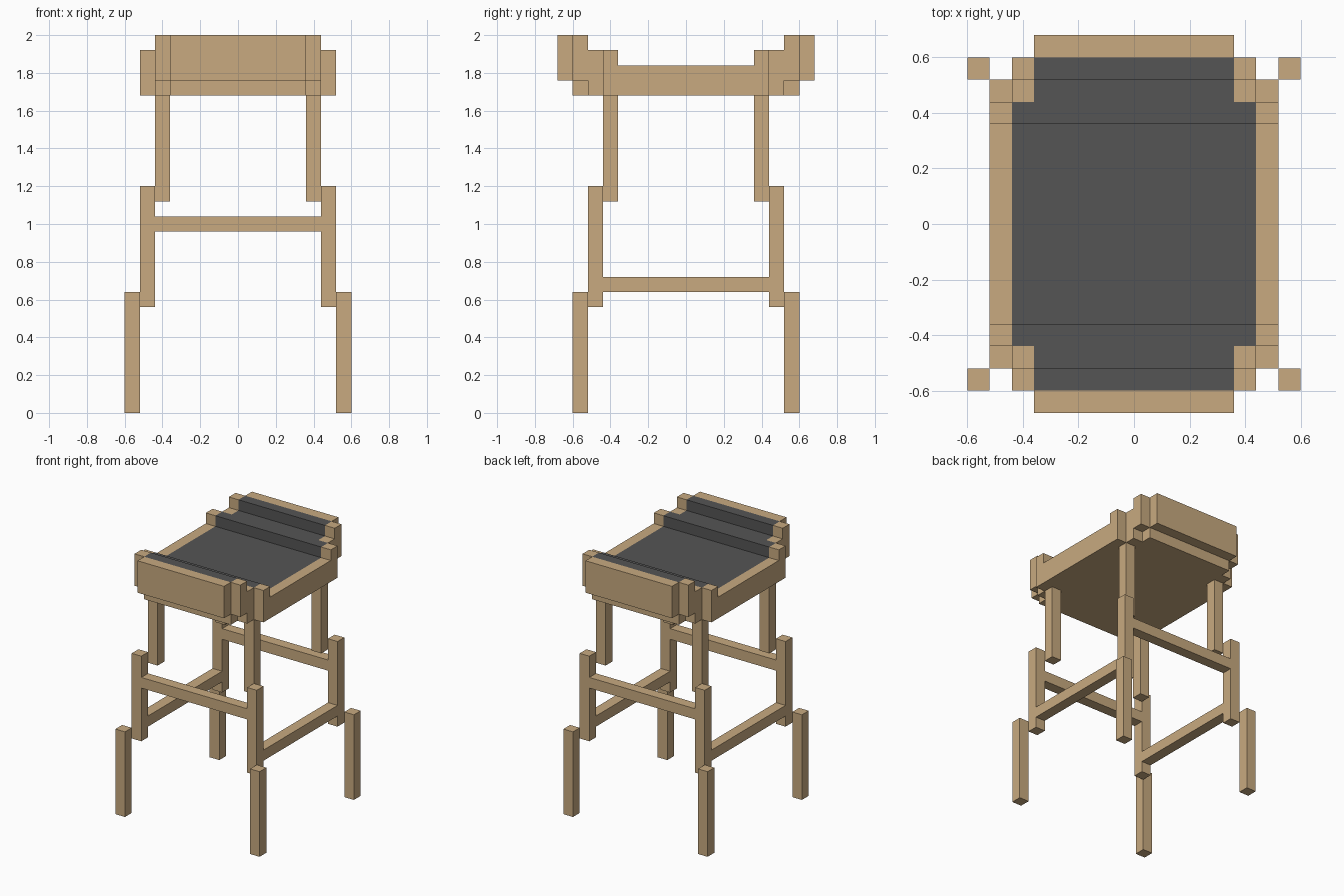
import bpy, bmesh

if "Cube" in bpy.data.objects:
    bpy.data.objects.remove(bpy.data.objects["Cube"])


def material(name, rgb):
    m = bpy.data.materials.new(name)
    m.diffuse_color = (*rgb, 1)
    m.use_nodes = True
    m.node_tree.nodes["Principled BSDF"].inputs["Base Color"].default_value = m.diffuse_color
    return m


WOOD = material("light wood", (0.578, 0.402, 0.216))
DARK = material("dark grey cushion", (0.089, 0.089, 0.089))


def finish(name, bm):
    bmesh.ops.recalc_face_normals(bm, faces=bm.faces)
    me = bpy.data.meshes.new(name)
    bm.to_mesh(me)
    bm.free()
    me.materials.append(WOOD)
    me.materials.append(DARK)
    bpy.context.collection.objects.link(bpy.data.objects.new(name, me))


def box(name, x0, x1, y0, y1, z0, z1):
    bm = bmesh.new()
    bmesh.ops.create_cube(bm, size=1)
    for v in bm.verts:
        v.co = ((x0 + x1) / 2 + v.co.x * (x1 - x0),
                (y0 + y1) / 2 + v.co.y * (y1 - y0),
                (z0 + z1) / 2 + v.co.z * (z1 - z0))
    finish(name, bm)


def seat_strip(name, x0, x1, half, dark_y):
    """Symmetric y-z profile run along x; upper faces inside dark_y are cushion."""
    pts = half + [(-y, z) for y, z in reversed(half)]
    bm = bmesh.new()
    a = [bm.verts.new((x0, y, z)) for y, z in pts]
    b = [bm.verts.new((x1, y, z)) for y, z in pts]
    bm.faces.new(a)
    bm.faces.new(b[::-1])
    for i in range(len(pts)):
        j = (i + 1) % len(pts)
        f = bm.faces.new((a[i], a[j], b[j], b[i]))
        c = f.calc_center_median()
        f.material_index = int(abs(c.y) < dark_y and c.z > 1.8)
    finish(name, bm)


# Saddle seat: wide centre, then two shorter stepped strips on each side
dip = [(.36, 1.84), (.36, 1.92)]
centre = dip + [(.52, 1.92), (.52, 2), (.60, 2), (.68, 2), (.68, 1.76), (.60, 1.76), (.60, 1.68)]
inner = dip + [(.44, 1.92), (.52, 1.92), (.52, 2), (.60, 2), (.60, 1.76), (.52, 1.76), (.52, 1.68)]
outer = dip + [(.44, 1.92), (.44, 1.68)]
seat_strip("seat_centre", -.36, .36, centre, .60)
for side, s in (("left", -1), ("right", 1)):
    seat_strip(f"seat_inner_{side}", s * .36, s * .44, inner, .44)
    seat_strip(f"seat_edge_{side}", s * .44, s * .52, outer, 0)

# Stepped legs: each section shifts inward as it rises
sections = (("lower", .52, 0, .64), ("middle", .44, .56, 1.20), ("upper", .36, 1.12, 1.68))
for side, sx in (("left", -1), ("right", 1)):
    for end, sy in (("front", -1), ("back", 1)):
        for part, d, z0, z1 in sections:
            xs = sorted((sx * d, sx * (d + .08)))
            ys = sorted((sy * d, sy * (d + .08)))
            box(f"{end}_{side}_leg_{part}", *xs, *ys, z0, z1)

# Rungs: high at front and back, low at the sides
for end, s in (("front", -1), ("back", 1)):
    box(f"{end}_rung", -.44, .44, *sorted((s * .44, s * .52)), .96, 1.04)
for side, s in (("left", -1), ("right", 1)):
    box(f"{side}_rung", *sorted((s * .44, s * .52)), -.44, .44, .64, .72)
